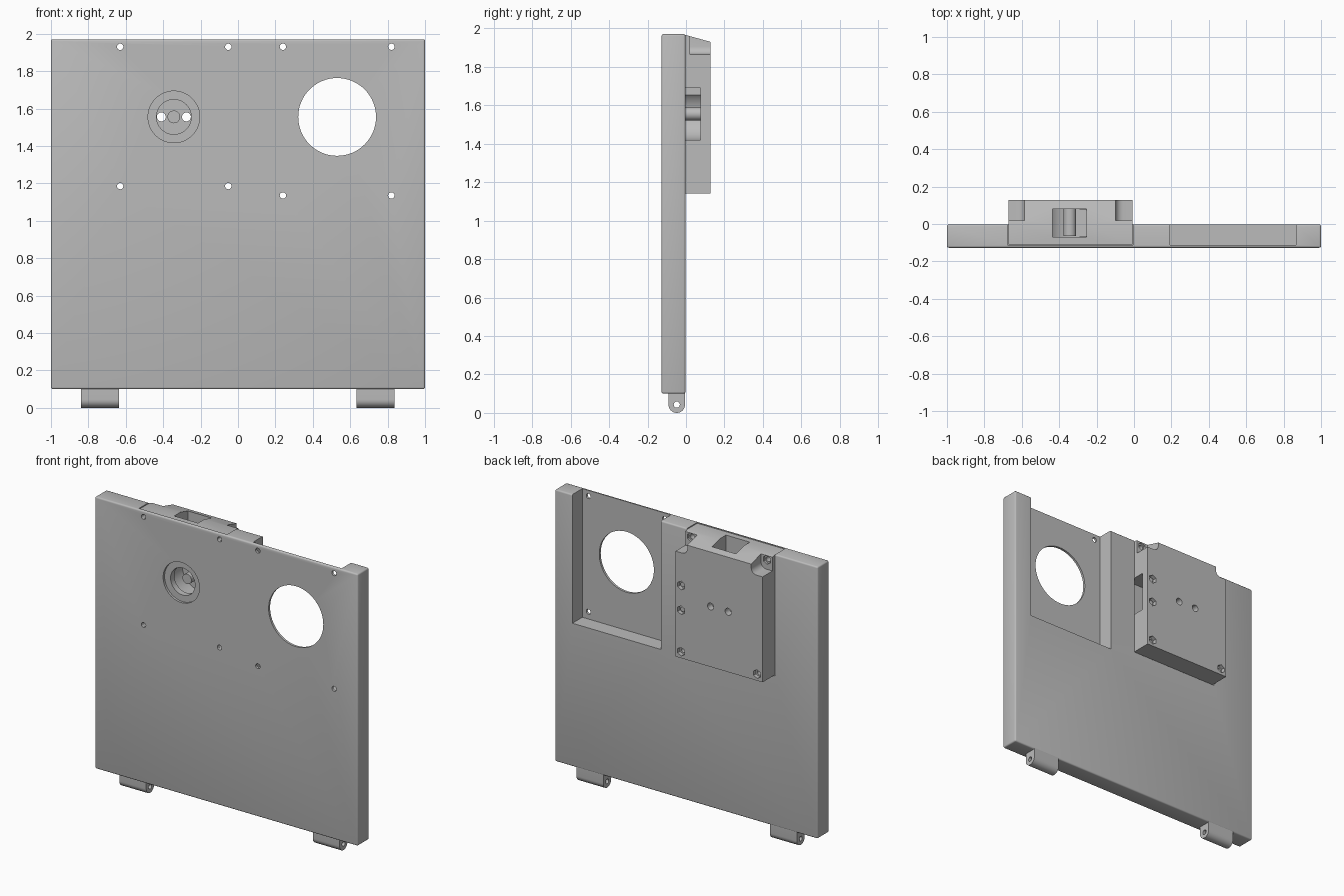
import bpy, bmesh, math
from mathutils import Matrix, Vector

if "Cube" in bpy.data.objects:
    bpy.data.objects.remove(bpy.data.objects["Cube"])

grey = bpy.data.materials.new("plain grey")
grey.diffuse_color = (0.5, 0.5, 0.5, 1)
grey.use_nodes = True
grey.node_tree.nodes["Principled BSDF"].inputs["Base Color"].default_value = grey.diffuse_color


def make(name, bm):
    bmesh.ops.recalc_face_normals(bm, faces=bm.faces)
    me = bpy.data.meshes.new(name)
    bm.to_mesh(me)
    bm.free()
    me.materials.append(grey)
    ob = bpy.data.objects.new(name, me)
    bpy.context.collection.objects.link(ob)
    return ob


def box(name, x, y, z, bevel=0, axis=None, seg=3):
    """Box from ranges; bevel all edges, or only those along one axis."""
    bm = bmesh.new()
    bmesh.ops.create_cube(bm, size=1)
    for v in bm.verts:
        v.co = Vector([r[0] if c < 0 else r[1] for c, r in zip(v.co, (x, y, z))])
    if bevel:
        edges = [e for e in bm.edges if axis is None or
                 abs(e.verts[0].co[axis] - e.verts[1].co[axis]) > 1e-4]
        bmesh.ops.bevel(bm, geom=edges, offset=bevel, segments=seg,
                        affect='EDGES', profile=0.5)
    return make(name, bm)


def rod(name, x, z, r, y0, y1, n=32):
    """Cylinder along y."""
    bm = bmesh.new()
    m = Matrix.Translation((x, (y0 + y1) / 2, z)) @ Matrix.Rotation(math.pi / 2, 4, 'X')
    bmesh.ops.create_cone(bm, cap_ends=True, segments=n, radius1=r, radius2=r,
                          depth=y1 - y0, matrix=m)
    return make(name, bm)


def extrude_x(name, pts, x0, x1):
    """Extrude a (y, z) profile along x."""
    bm = bmesh.new()
    f = bm.faces.new([bm.verts.new((x0, y, z)) for y, z in pts])
    ext = bmesh.ops.extrude_face_region(bm, geom=[f])
    vs = [g for g in ext['geom'] if isinstance(g, bmesh.types.BMVert)]
    bmesh.ops.translate(bm, verts=vs, vec=(x1 - x0, 0, 0))
    return make(name, bm)


def cut(ob, *cutters):
    for c in cutters:
        m = ob.modifiers.new("cut", 'BOOLEAN')
        m.operation, m.solver, m.object = 'DIFFERENCE', 'EXACT', c
        bpy.context.view_layer.objects.active = ob
        bpy.ops.object.modifier_apply(modifier=m.name)
        bpy.data.objects.remove(c)


F, B, TOP = -0.127, -0.003, 1.97     # panel front, panel back, top
KX, KZ = -0.343, 1.555               # lock centre
lock_corners = [(x, z) for x in (-0.63, -0.052) for z in (1.185, 1.93)]
window_corners = [(x, z) for x in (0.24, 0.82) for z in (1.135, 1.93)]

# Door panel with two pockets open at the top, window and screw holes
panel = box("door_panel", (-1, 1), (F, B), (0.1, TOP), 0.01)
cut(panel,
    box("c", (0.193, 0.867), (-0.111, 0.1), (1.085, 2.1)),
    box("c", (-0.676, -0.005), (-0.111, 0.1), (1.135, 2.1)),
    rod("c", 0.53, KZ, 0.208, -0.3, 0.1, 64),
    rod("c", KX, KZ, 0.138, -0.3, 0.0, 64),
    *[rod("c", x, z, 0.017, -0.3, 0.1, 20) for x, z in lock_corners + window_corners])

# Lock housing with sloped top
housing = extrude_x("lock_housing",
                    [(-0.1105, 1.14), (-0.1105, 1.966), (-0.003, 1.966),
                     (0.127, 1.93), (0.127, 1.14)], -0.672, -0.009)
cut(housing,
    # corner notches beside the top screws
    box("c", (-0.9, -0.585), (0.02, 0.3), (1.865, 2.2), 0.04, 1, 6),
    box("c", (-0.099, 0.2), (0.02, 0.3), (1.865, 2.2), 0.04, 1, 6),
    # key opening, central chamber, top and side bolt channels
    rod("c", KX, KZ, 0.093, -0.3, -0.05, 48),
    rod("c", KX, KZ, 0.137, -0.069, 0.079, 48),
    box("c", (-0.437, -0.255), (-0.07, 0.08), (KZ, 2.2)),
    box("c", (KX, 0.2), (-0.068, 0.076), (1.42, 1.69)),
    # sight holes through the back wall
    *[rod("c", x, KZ, 0.024, 0.0, 0.3, 20) for x in (-0.41, -0.276)],
    # corner screw holes and hexagon nut seats
    *[rod("c", x, z, 0.017, -0.3, 0.3, 20) for x, z in lock_corners],
    *[rod("c", x, z, 0.03, 0.1 if z < 1.9 else 0.005, 0.3, 6) for x, z in lock_corners],
    *[rod("c", -0.052, z, 0.03, 0.1, 0.3, 6) for z in (1.47, 1.64)])

# Centre spindle and the two small screws in the side seats
spindle = rod("lock_spindle", KX, KZ, 0.034, -0.065, 0.085)
parts = [panel, housing, spindle]
for i, z in enumerate((1.47, 1.64)):
    parts.append(rod("side_screw_%d" % (i + 1), -0.052, z, 0.016, 0.095, 0.112, 20))

# Hinge knuckles under the panel
yc, zc, r = -0.048, 0.043, 0.043
arc = [(yc + r * math.cos(a), zc + r * math.sin(a))
       for a in (math.pi + math.pi * i / 16 for i in range(17))]
for side, x0, x1 in (("left", -0.84, -0.635), ("right", 0.633, 0.837)):
    h = extrude_x("hinge_" + side, arc + [(yc + r, 0.115), (yc - r, 0.115)], x0, x1)
    pin = [(yc + 0.016 * math.cos(2 * math.pi * i / 20),
            zc + 0.016 * math.sin(2 * math.pi * i / 20)) for i in range(20)]
    cut(h, extrude_x("c", pin, x0 - 0.1, x1 + 0.1))
    parts.append(h)

for ob in parts:
    bpy.ops.object.select_all(action='DESELECT')
    ob.select_set(True)
    bpy.context.view_layer.objects.active = ob
    bpy.ops.object.shade_smooth_by_angle(angle=math.radians(32))
